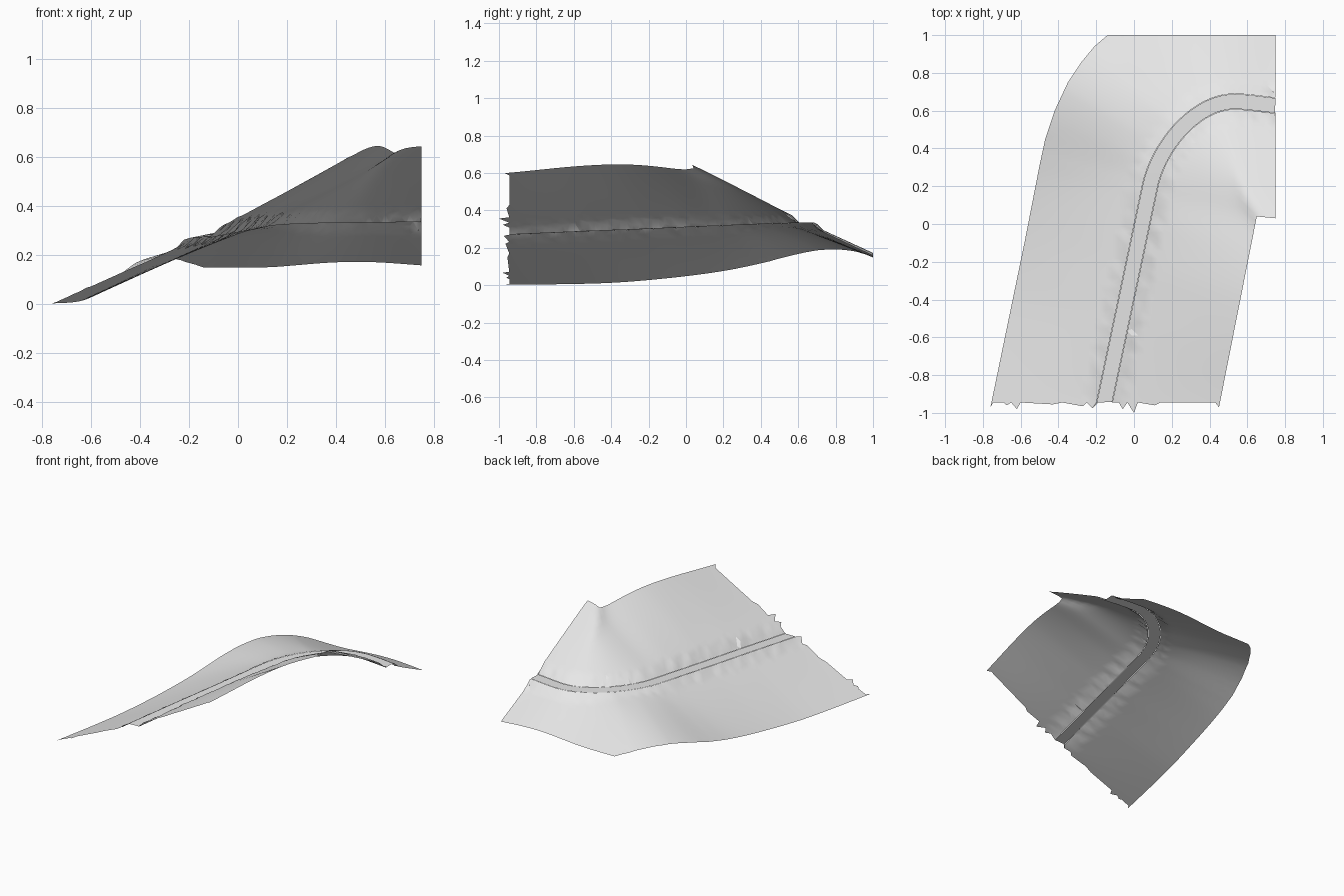
import bpy, random
from mathutils import Vector
from mathutils.geometry import interpolate_bezier, delaunay_2d_cdt, intersect_point_line

random.seed(4)
cube = bpy.data.objects.get("Cube")
if cube:
    bpy.data.objects.remove(cube, do_unlink=True)


def material(name, value):
    mat = bpy.data.materials.new(name)
    mat.use_nodes = True
    mat.diffuse_color = (value, value, value, 1)
    mat.node_tree.nodes["Principled BSDF"].inputs["Base Color"].default_value = (value, value, value, 1)
    return mat


pale_grey = material("pale grey", 0.8)
HALF = 0.039      # half width of the road
GAP = 0.002       # slit along the road edges
FRONT, SIDE = -0.945, 0.75

# Road centre line: a long straight, a bend, and a short run out
start, bend, apex, end = (Vector(p) for p in ((-0.16, -0.96), (0.085, 0.2), (0.53, 0.648), (0.75, 0.627)))
ahead = (bend - start).normalized()
out = (end - apex).normalized()
path = [start - ahead * 0.35, start]
path += [start.lerp(bend, i / 40) for i in range(1, 40)]
for a, b, c, d in ((bend, bend + ahead * 0.22, apex - Vector((0.2, 0)), apex),
                   (apex, apex + Vector((0.07, 0)), end - out * 0.07, end)):
    path += [p.to_2d() for p in interpolate_bezier(a.to_3d(), b.to_3d(), c.to_3d(), d.to_3d(), 24)][:-1]
path += [end, end + out * 0.3]
stations = [-0.35]
for a, b in zip(path, path[1:]):
    stations.append(stations[-1] + (b - a).length)

# Station, road height, uphill slope, downhill slope
PROFILE = ((0, 0.27, 0.52, 0.457), (0.45, 0.289, 0.58, 0.475), (0.75, 0.3, 0.598, 0.45),
           (1.0, 0.311, 0.55, 0.415), (1.14, 0.317, 0.485, 0.39), (1.22, 0.32, 0.48, 0.36),
           (1.3, 0.323, 0.48, 0.26), (1.4, 0.326, 0.49, 0.18), (1.52, 0.329, 0.5, 0.19),
           (1.58, 0.33, 0.5, 0.28), (1.68, 0.332, 0.5, 0.41), (1.88, 0.334, 0.49, 0.46),
           (2.03, 0.335, 0.535, 0.48))


def profile(s):
    if s <= PROFILE[0][0]:
        return Vector(PROFILE[0][1:])
    for a, b in zip(PROFILE, PROFILE[1:]):
        if s <= b[0]:
            return Vector(a[1:]).lerp(Vector(b[1:]), (s - a[0]) / (b[0] - a[0]))
    return Vector(PROFILE[-1][1:])


sections = [profile(s) for s in stations]


def locate(p):
    """Signed distance from the road (uphill positive) and the profile blended from nearby stations."""
    best, side, total, mix = 9, 1, 0, Vector((0, 0, 0))
    for i in range(len(path) - 1):
        a, b = path[i], path[i + 1]
        f = min(max(intersect_point_line(p, a, b)[1], 0), 1)
        gap = p - a.lerp(b, f)
        if gap.length < best:
            best = gap.length
            side = 1 if (b - a).y * gap.x - (b - a).x * gap.y > 0 else -1
        weight = max(gap.length, 0.04) ** -24
        total += weight
        mix += sections[i].lerp(sections[i + 1], f) * weight
    return best * side, mix / total


def height(p):
    d, (road, up, down) = locate(p)
    natural = d * (up if d > 0 else down)
    # Level bench under the road with a ragged cut and fill beside it
    blend = (abs(d) - HALF - GAP - 0.002) / random.uniform(0.025, 0.055)
    return max(0, road + natural * min(max(blend, 0), 1))


def build(name, verts, faces):
    mesh = bpy.data.meshes.new(name)
    mesh.from_pydata(verts, [], faces)
    mesh.materials.append(pale_grey)
    obj = bpy.data.objects.new(name, mesh)
    bpy.context.collection.objects.link(obj)
    bpy.ops.object.select_all(action="DESELECT")
    obj.select_set(True)
    bpy.context.view_layer.objects.active = obj
    bpy.ops.object.shade_smooth_by_angle(angle=0.4)


# Lines parallel to the road, kept inside the hillside
def offset_line(distance):
    line = []
    for i, p in enumerate(path):
        t = (path[min(i + 1, len(path) - 1)] - path[max(i - 1, 0)]).normalized()
        line.append(p + Vector((t.y, -t.x)) * distance)
    clipped = []
    for a, b in zip(line, line[1:]):
        for i in range(8):
            p = a.lerp(b, i / 8)
            if FRONT < p.y and p.x < SIDE:
                clipped.append(p)
    return clipped[::4] + [clipped[-1]]


# Hillside outline with a ragged front edge
outline = [(-0.76, -0.97), (-0.745, FRONT), (-0.69, FRONT), (-0.675, -0.96), (-0.65, FRONT), (-0.62, -0.98),
           (-0.6, FRONT), (-0.43, -0.955), (-0.38, FRONT), (-0.27, -0.965), (-0.25, FRONT), (-0.22, -0.975),
           (-0.19, FRONT), (-0.08, FRONT), (-0.06, -0.98), (-0.035, FRONT), (0, -1), (0.02, FRONT),
           (0.11, -0.96), (0.14, FRONT), (0.43, FRONT), (0.45, -0.97), (0.65, 0.04), (SIDE, 0.03),
           (SIDE, 1), (-0.14, 1), (-0.21, 0.94), (-0.28, 0.855), (-0.35, 0.75), (-0.42, 0.6),
           (-0.47, 0.45), (-0.5, 0.31), (-0.58, -0.1)]
border = []
for a, b in zip(outline, outline[1:] + outline[:1]):
    a, b = Vector(a), Vector(b)
    n = max(1, round((b - a).length / 0.04))
    border += [a.lerp(b, i / n) for i in range(n)]


def inside(p):
    hit = False
    for a, b in zip(border, border[1:] + border[:1]):
        if (a.y > p.y) != (b.y > p.y) and p.x < a.x + (b.x - a.x) * (p.y - a.y) / (b.y - a.y):
            hit = not hit
    return hit


# Hillside: outline, road edges and a filling grid, triangulated and raised
points = list(border)
links = [(i, (i + 1) % len(border)) for i in range(len(border))]
for line in (offset_line(-HALF - GAP), offset_line(HALF + GAP)):
    base = len(points)
    points += line
    links += [(base + i, base + i + 1) for i in range(len(line) - 1)]
STEP = 0.034
for row in range(58):
    for col in range(46):
        p = Vector((-0.76 + col * STEP, -0.93 + row * STEP))
        if inside(p) and min((p - q).length for q in border) > 0.012 and abs(locate(p)[0]) > HALF + 0.016:
            points.append(p)

flat, _, tris = delaunay_2d_cdt(points, links, [], 1, 1e-5)[:3]


def beside_road(tri):
    return abs(locate(sum((flat[i] for i in tri), Vector((0, 0))) / 3)[0]) > HALF


build("hillside", [(p.x, p.y, height(p)) for p in flat], [t for t in tris if beside_road(t)])

# Road surface, level across its width
rows = [offset_line(-HALF), offset_line(HALF)]
count = min(len(r) for r in rows)
verts = []
for i in range(count):
    for r in rows:
        p = r[round(i * (len(r) - 1) / (count - 1))]
        verts.append((p.x, p.y, height(p)))
build("road", verts, [(2 * i, 2 * i + 1, 2 * i + 3, 2 * i + 2) for i in range(count - 1)])
